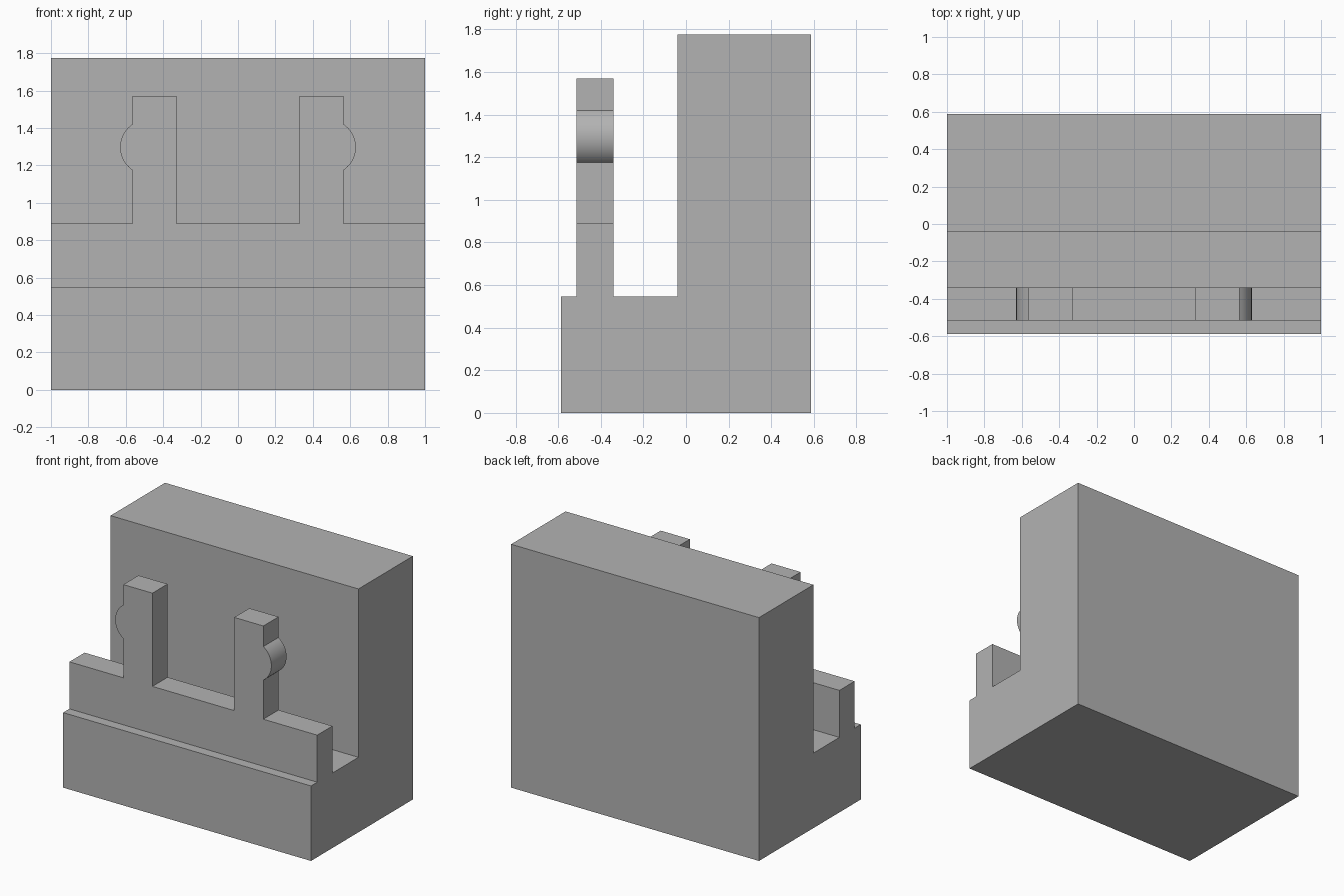
import bpy, bmesh, math
from mathutils import Vector

cube = bpy.data.objects.get("Cube")
if cube:
    bpy.data.objects.remove(cube, do_unlink=True)

GREY = (0.45, 0.45, 0.45, 1.0)
grey = bpy.data.materials.new("plain grey")
grey.use_nodes = True
grey.diffuse_color = GREY
grey.node_tree.nodes["Principled BSDF"].inputs["Base Color"].default_value = GREY


def extrude_profile(name, points, direction):
    """Fill a closed outline and extrude it into a solid."""
    bm = bmesh.new()
    face = bm.faces.new([bm.verts.new(p) for p in points])
    result = bmesh.ops.extrude_face_region(bm, geom=[face], use_keep_orig=True)
    moved = [v for v in result["geom"] if isinstance(v, bmesh.types.BMVert)]
    bmesh.ops.translate(bm, vec=Vector(direction), verts=moved)
    bmesh.ops.recalc_face_normals(bm, faces=bm.faces)
    mesh = bpy.data.meshes.new(name)
    bm.to_mesh(mesh)
    bm.free()
    mesh.materials.append(grey)
    obj = bpy.data.objects.new(name, mesh)
    bpy.context.collection.objects.link(obj)
    return obj


# L-shaped body: low front step and tall back block
DEPTH, STEP_Z, TOP_Z, BLOCK_Y = 0.587, 0.547, 1.775, -0.04
body = [(-DEPTH, 0), (DEPTH, 0), (DEPTH, TOP_Z), (BLOCK_Y, TOP_Z),
        (BLOCK_Y, STEP_Z), (-DEPTH, STEP_Z)]
extrude_profile("body", [(-1, y, z) for y, z in body], (2, 0, 0))

# Upright clip plate: rail with two prongs, each with a rounded outer bump
PLATE_Y, PLATE_THICK = -0.515, 0.175
RAIL_Z, PRONG_IN, PRONG_OUT, PRONG_Z = 0.89, 0.33, 0.565, 1.57
BUMP_Z, BUMP_R, BUMP_X = 1.297, 0.148, 0.482
spread = math.acos((PRONG_OUT - BUMP_X) / BUMP_R)
STEPS = 20
bump = []
for i in range(STEPS + 1):
    a = spread * (2 * i / STEPS - 1)
    bump.append((BUMP_X + BUMP_R * math.cos(a), BUMP_Z + BUMP_R * math.sin(a)))
half = [(1, STEP_Z), (1, RAIL_Z), (PRONG_OUT, RAIL_Z), *bump,
        (PRONG_OUT, PRONG_Z), (PRONG_IN, PRONG_Z), (PRONG_IN, RAIL_Z)]
outline = half + [(-x, z) for x, z in reversed(half)]
plate = extrude_profile("clip_plate", [(x, PLATE_Y, z) for x, z in outline],
                        (0, PLATE_THICK, 0))

# Smooth only the rounded bumps
bpy.ops.object.select_all(action="DESELECT")
plate.select_set(True)
bpy.context.view_layer.objects.active = plate
bpy.ops.object.shade_smooth_by_angle(angle=math.radians(25))
